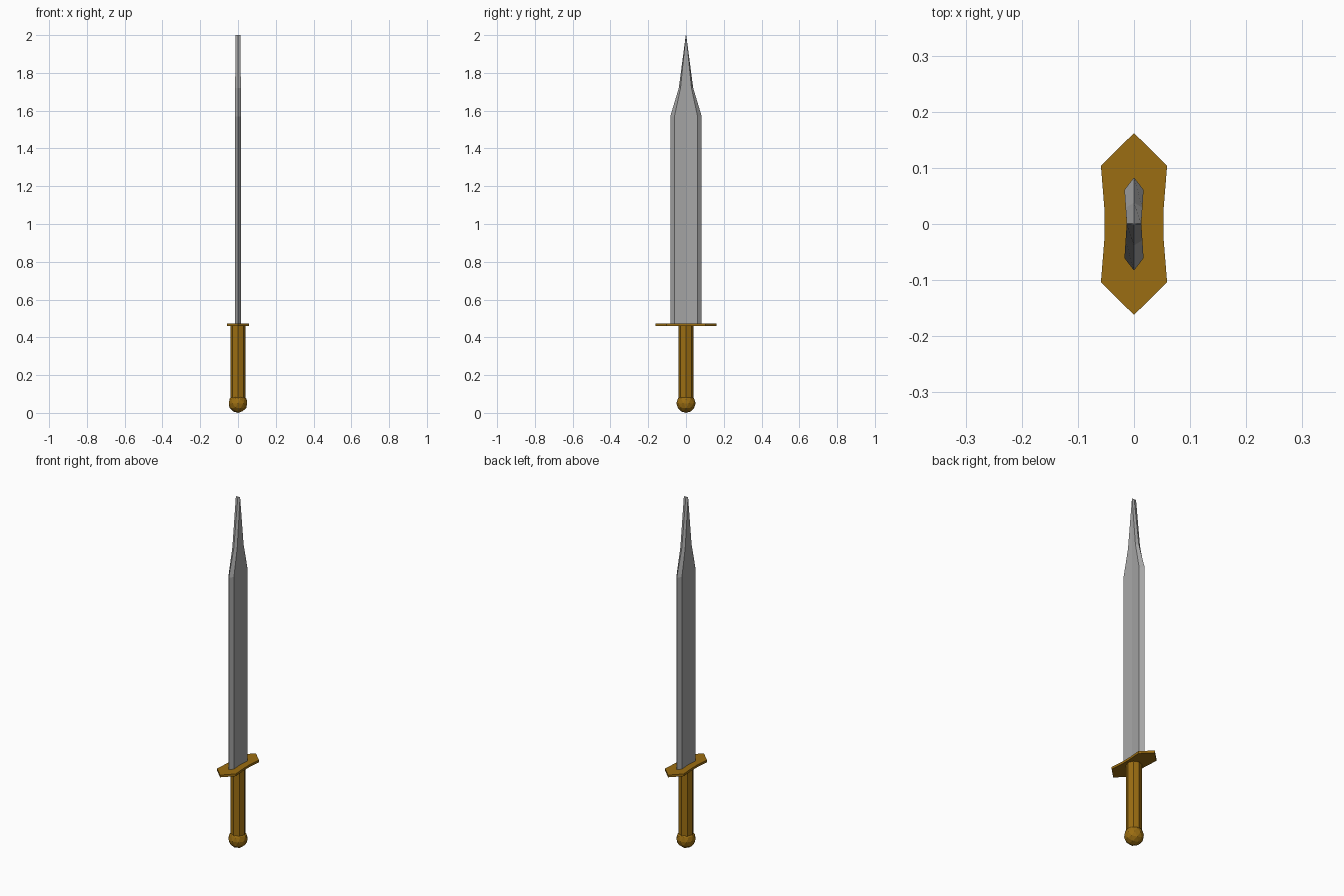
import bpy
import bmesh
import math
from mathutils import Matrix

cube = bpy.data.objects.get("Cube")
if cube:
    bpy.data.objects.remove(cube, do_unlink=True)


def material(name, colour):
    m = bpy.data.materials.new(name)
    m.use_nodes = True
    m.diffuse_color = colour
    m.node_tree.nodes["Principled BSDF"].inputs["Base Color"].default_value = colour
    return m


steel = material("steel grey", (0.38, 0.38, 0.38, 1))
gold = material("dark gold", (0.33, 0.155, 0.006, 1))


def finish(name, bm, mat):
    bmesh.ops.recalc_face_normals(bm, faces=bm.faces)
    mesh = bpy.data.meshes.new(name)
    bm.to_mesh(mesh)
    bm.free()
    mesh.materials.append(mat)
    ob = bpy.data.objects.new(name, mesh)
    bpy.context.collection.objects.link(ob)
    return ob


def loft(name, sections, mat):
    """Skin matching closed sections, each a list of 3D points."""
    bm = bmesh.new()
    rings = [[bm.verts.new(p) for p in s] for s in sections]
    for a, b in zip(rings, rings[1:]):
        n = len(a)
        for i in range(n):
            j = (i + 1) % n
            bm.faces.new((a[i], a[j], b[j], b[i]))
    bm.faces.new(rings[0])
    bm.faces.new(rings[-1])
    bmesh.ops.remove_doubles(bm, verts=bm.verts, dist=1e-5)
    return finish(name, bm, mat)


def mirrored(quarter, z):
    """Close a +x half outline, given from +y tip to the middle, on both axes."""
    right = quarter + [(x, -y) for x, y in reversed(quarter) if y > 0]
    left = [(-x, y) for x, y in reversed(right) if x > 0]
    return [(x, y, z) for x, y in right + left]


# Blade: shallow hollow down the middle, bevelled edges, tapering to a flat tip
def blade_section(z, edge, shoulder, thick):
    return mirrored([(0, edge), (thick, shoulder), (0.013, 0)], z)


blade = loft("blade", [
    blade_section(0.47, 0.083, 0.061, 0.017),
    blade_section(1.57, 0.083, 0.061, 0.017),
    blade_section(1.72, 0.038, 0.029, 0.015),
    blade_section(2.0, 0.0012, 0.0006, 0.013),
], steel)

# Guard: thin waisted plate with pointed ends
guard_outline = [(0, 0.162), (0.059, 0.104), (0.053, 0.03)]
guard = loft("guard", [mirrored(guard_outline, z) for z in (0.461, 0.474)], gold)

# Grip: eight-sided bar
bm = bmesh.new()
bmesh.ops.create_cone(bm, cap_ends=True, segments=8, radius1=0.04, radius2=0.04,
                      depth=0.40, matrix=Matrix.Translation((0, 0, 0.265)))
grip = finish("grip", bm, gold)

# Pommel: faceted ball
bm = bmesh.new()
bmesh.ops.create_icosphere(bm, subdivisions=2, radius=0.051,
                           matrix=Matrix.Translation((0, 0, 0.051)))
pommel = finish("pommel", bm, gold)
